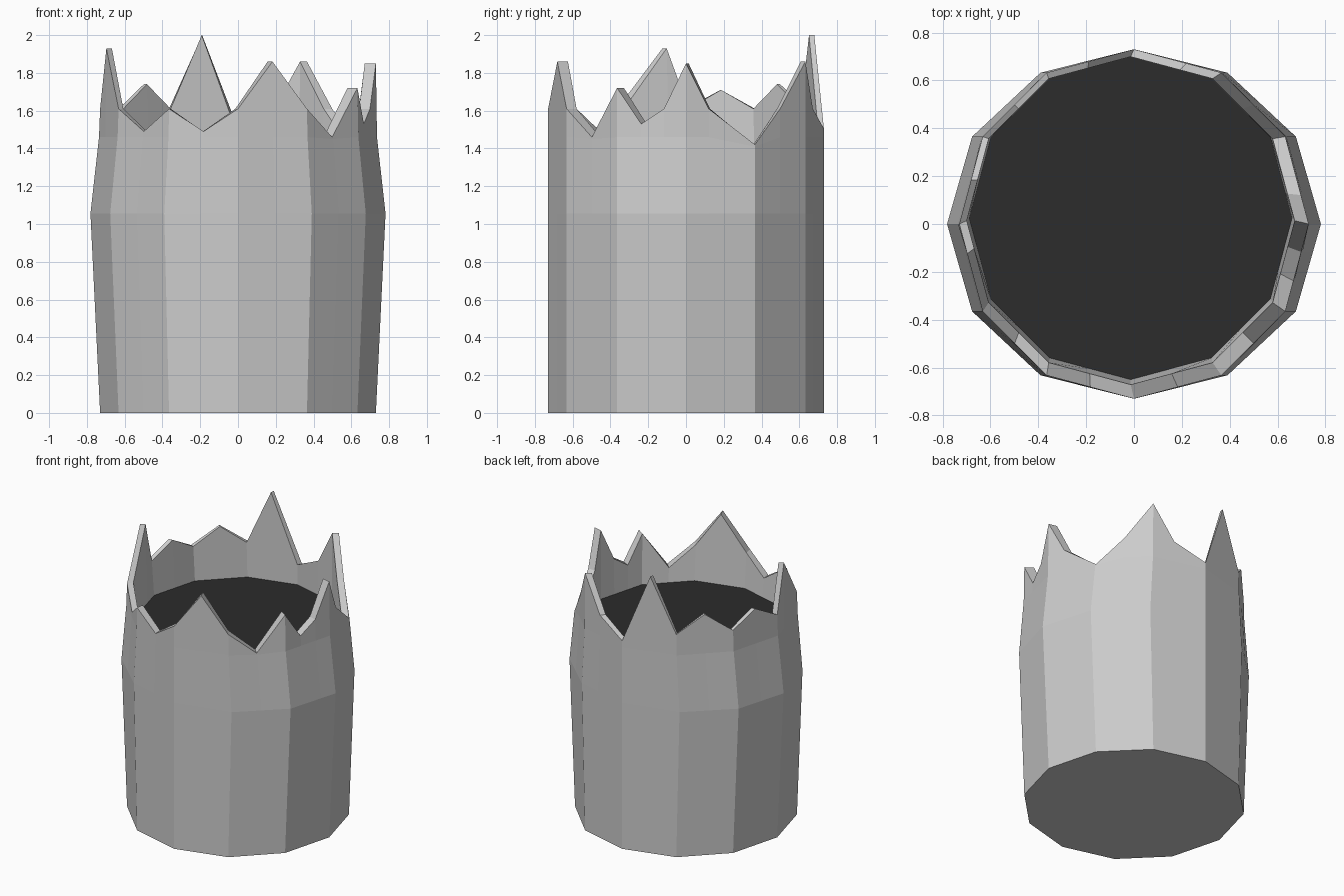
import bpy, bmesh, math

if "Cube" in bpy.data.objects:
    bpy.data.objects.remove(bpy.data.objects["Cube"])

R = 0.73          # 12-sided trunk radius
FLOOR = 1.36      # height of the hollow's floor

# Broken rim: (corner index in 30 degree steps, height)
rim = [(0, 1.85), (0.33, 1.61), (1, 1.42), (1.5, 1.61), (2, 1.86), (2.4, 1.61),
       (3, 1.505), (3.52, 2.0), (4, 1.61), (4.5, 1.74), (5, 1.61), (5.5, 1.71),
       (6, 1.61), (6.34, 1.93), (7, 1.61), (7.5, 1.49), (8, 1.61), (8.5, 1.49),
       (9, 1.61), (9.5, 1.86), (10, 1.61), (10.5, 1.46), (11, 1.72),
       (11.35, 1.53), (11.68, 1.61)]


def on_polygon(t, r):
    """Point on the flat-sided 12-gon at corner position t."""
    i, f = int(t), t - int(t)
    a, b = math.radians(30 * i), math.radians(30 * (i + 1))
    return (r * ((1 - f) * math.cos(a) + f * math.cos(b)),
            r * ((1 - f) * math.sin(a) + f * math.sin(b)))


def finish(bm, name, color=None):
    me = bpy.data.meshes.new(name)
    bm.to_mesh(me)
    bm.free()
    ob = bpy.data.objects.new(name, me)
    bpy.context.collection.objects.link(ob)
    if color:
        mat = bpy.data.materials.new(name)
        mat.diffuse_color = color
        mat.use_nodes = True
        mat.node_tree.nodes["Principled BSDF"].inputs["Base Color"].default_value = mat.diffuse_color
        me.materials.append(mat)


def ring(bm, r, height, sx=1.0, dx=0.0, dy=0.0):
    out = []
    for t, h in rim:
        x, y = on_polygon(t, r)
        out.append(bm.verts.new((x * sx + dx, y + dy, height(h))))
    return out


# Trunk: outer wall widening in x at mid height, jagged rim, inner wall
bm = bmesh.new()
rings = [ring(bm, R, lambda h: 0.0),
         ring(bm, R, lambda h: 1.055, 1.07),
         ring(bm, R, lambda h: min(1.46, h - 0.01), 1.008),
         ring(bm, R, lambda h: h),
         ring(bm, 0.685, lambda h: h, 1.0, -0.014, 0.014),
         ring(bm, 0.675, lambda h: FLOOR, 1.0, -0.014, 0.025)]
n = len(rim)
for lo, hi in zip(rings, rings[1:]):
    for i in range(n):
        j = (i + 1) % n
        bm.faces.new((lo[i], lo[j], hi[j], hi[i]))
bm.faces.new(rings[0][::-1])
finish(bm, "broken_trunk")

# Dark floor inside the hollow, reaching to the outer wall
bm = bmesh.new()
bm.faces.new(ring(bm, 0.725, lambda h: FLOOR))
finish(bm, "hollow_floor", (0.025, 0.025, 0.025, 1))
